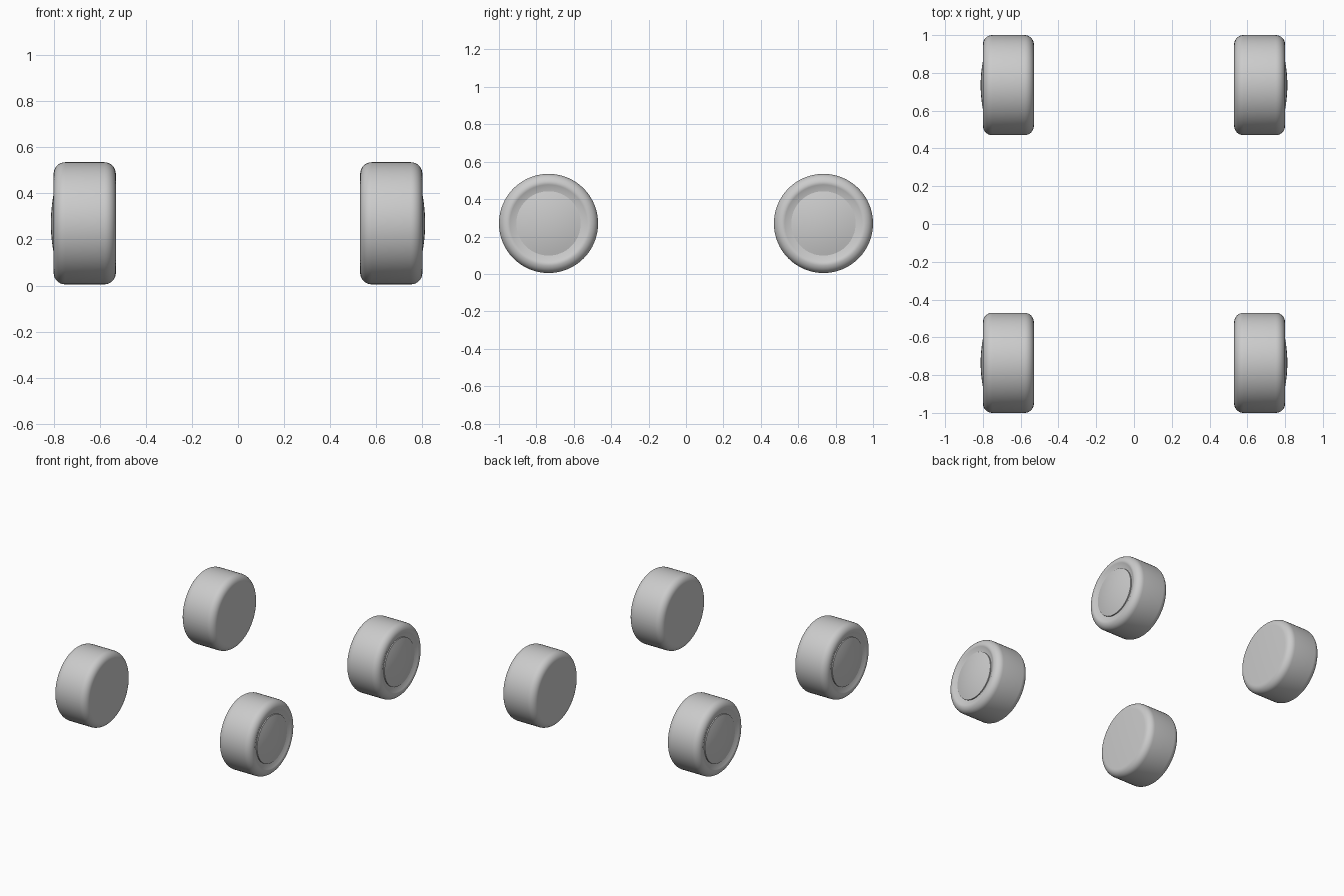
import bpy, bmesh, math
from mathutils import Matrix, Vector

cube = bpy.data.objects.get("Cube")
if cube:
    bpy.data.objects.remove(cube, do_unlink=True)

SEGMENTS = 64
RADIUS = 0.265
TRACK, AXLE, HEIGHT = 0.53, 0.735, 0.27   # inner face x, axle y, axle z

grey = bpy.data.materials.new("plain_grey")
grey.use_nodes = True
colour = (0.6, 0.6, 0.6, 1)
grey.diffuse_color = colour
grey.node_tree.nodes["Principled BSDF"].inputs["Base Color"].default_value = colour


def arc(cx, cr, rx, rr, start, end, steps=8):
    """Points (x, r) along an elliptical arc, angles in degrees."""
    angles = [math.radians(start + (end - start) * i / steps) for i in range(steps + 1)]
    return [(cx + rx * math.cos(a), cr + rr * math.sin(a)) for a in angles]


def lathe(name, profile, side, y):
    """Revolve an (x, r) profile around the axle and place it on one side."""
    bm = bmesh.new()
    verts = [bm.verts.new((x, 0, r)) for x, r in profile]
    edges = [bm.edges.new(pair) for pair in zip(verts, verts[1:])]
    bmesh.ops.spin(bm, geom=verts + edges, cent=(0, 0, 0), axis=(1, 0, 0),
                   angle=math.tau, steps=SEGMENTS, use_duplicate=False)
    bmesh.ops.remove_doubles(bm, verts=bm.verts, dist=0.0001)
    bmesh.ops.transform(bm, matrix=Matrix.Translation((TRACK, 0, 0)), verts=bm.verts)
    bmesh.ops.transform(bm, matrix=Matrix.Diagonal((side, 1, 1, 1)), verts=bm.verts)
    bmesh.ops.recalc_face_normals(bm, faces=bm.faces)
    # an open shell must face outward along the axle
    if name.endswith("hub_cap") and sum((f.normal for f in bm.faces), Vector()).x * side < 0:
        bmesh.ops.reverse_faces(bm, faces=bm.faces)
    mesh = bpy.data.meshes.new(name)
    bm.to_mesh(mesh)
    bm.free()
    mesh.materials.append(grey)
    obj = bpy.data.objects.new(name, mesh)
    obj.location = (0, y, HEIGHT)
    bpy.context.collection.objects.link(obj)
    bpy.ops.object.select_all(action="DESELECT")
    obj.select_set(True)
    bpy.context.view_layer.objects.active = obj
    bpy.ops.object.shade_smooth_by_angle(angle=math.radians(30))


# Tyre: flat inner face, rounded shoulders, dished rim closed behind the cap
tyre = ([(0, 0), (0, 0.215)]
        + arc(0.05, 0.215, 0.05, 0.05, 180, 90)
        + arc(0.22, 0.215, 0.05, 0.05, 90, 0)
        + [(0.267, 0.207), (0.252, 0.172), (0.252, 0)])

# Hub cap: short rim wall and a shallow dome
cap = [(0.25, 0.172), (0.26, 0.172)]
cap += [(0.26 + 0.022 * (1 - (r / 0.172) ** 2), r)
        for r in (0.172 * (1 - i / 8) for i in range(1, 9))]

for end, y in (("front", -AXLE), ("rear", AXLE)):
    for side_name, side in (("left", 1), ("right", -1)):
        lathe(f"{end}_{side_name}_tyre", tyre, side, y)
        lathe(f"{end}_{side_name}_hub_cap", cap, side, y)
